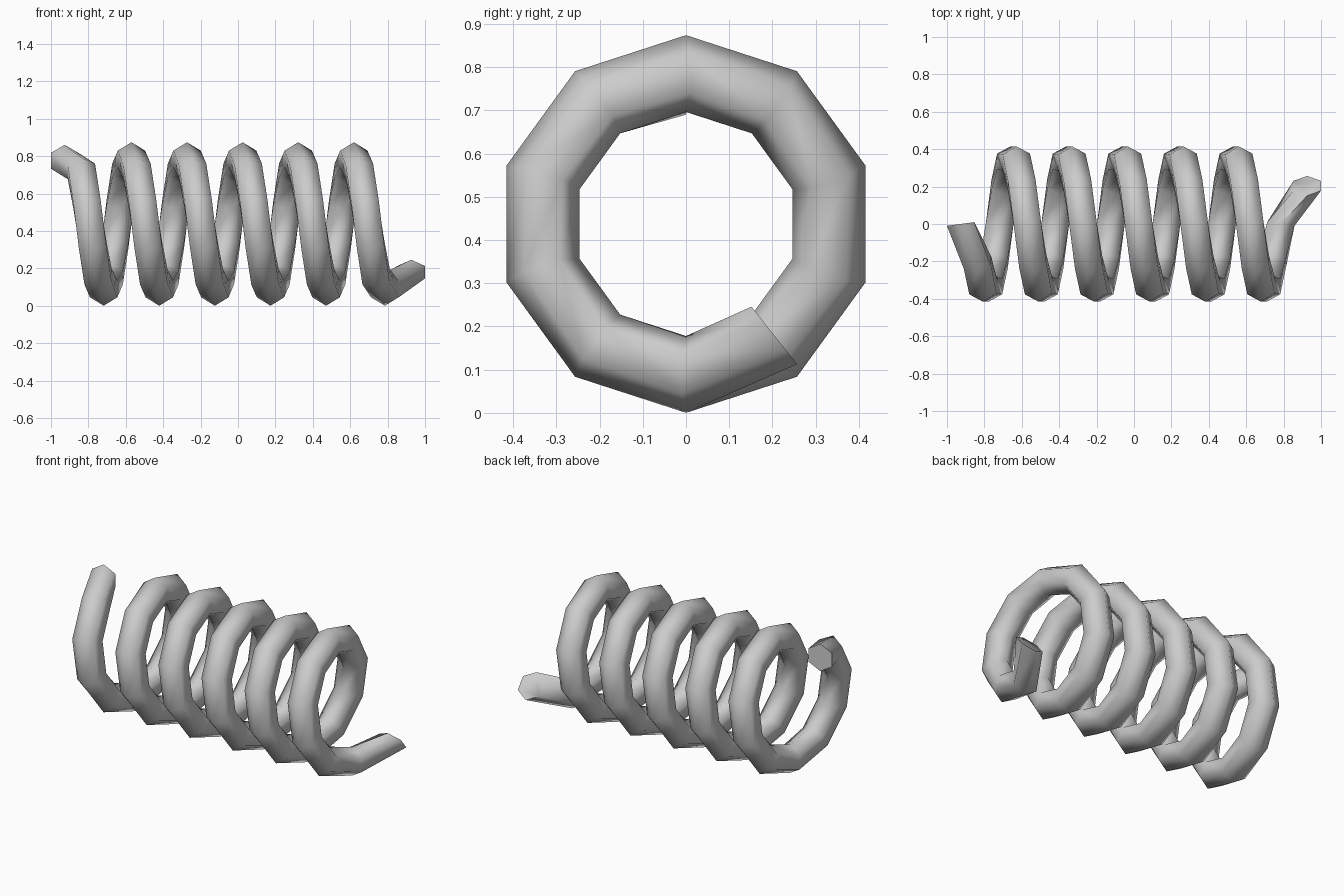
import bpy, bmesh, math
from mathutils import Vector

if "Cube" in bpy.data.objects:
    bpy.data.objects.remove(bpy.data.objects["Cube"])

R, TUBE, PITCH, SEG = 0.348, 0.085, 0.2973, 10   # coil radius, wire radius, pitch, steps per turn
CZ, X0, LAST = 0.437, -0.867, 56
SLOPE = PITCH / (2 * math.pi * R)

bm = bmesh.new()


def ring(x, angle, radius, tilt, miter):
    """Six-sided wire section; angle runs from the top towards the front."""
    radial = Vector((0, -math.sin(angle), math.cos(angle)))
    tangent = Vector((tilt, -math.cos(angle), -math.sin(angle))).normalized()
    side = tangent.cross(radial)
    centre = Vector((x, 0, CZ)) + radial * radius
    verts = []
    for i in range(6):
        a = i * math.pi / 3
        verts.append(bm.verts.new(centre + radial * math.cos(a) * TUBE * miter
                                  + side * math.sin(a) * TUBE))
    return verts


# Coil sections, with both wire ends splayed outwards
rings = []
for k in range(LAST + 1):
    x, a, r, tilt, miter = X0 + PITCH * k / SEG, 2 * math.pi * k / SEG, R, SLOPE, 1.045
    if k == 0:
        x, r, miter = -0.927, 0.338, 1.0
    elif k == LAST - 1:
        x = 0.785
    elif k == LAST:
        x, a, r, tilt, miter = 0.926, a + math.radians(2.4), 0.329, 0.0, 1.0
    rings.append(ring(x, a, r, tilt, miter))

# Skin and end caps
for p, q in zip(rings, rings[1:]):
    for i in range(6):
        j = (i + 1) % 6
        bm.faces.new((p[i], p[j], q[j], q[i]))
bm.faces.new(rings[0])
bm.faces.new(rings[-1])
bmesh.ops.recalc_face_normals(bm, faces=bm.faces[:])

mesh = bpy.data.meshes.new("coil_spring")
bm.to_mesh(mesh)
bm.free()
obj = bpy.data.objects.new("coil_spring", mesh)
bpy.context.collection.objects.link(obj)
bpy.context.view_layer.objects.active = obj
obj.select_set(True)
bpy.ops.object.shade_smooth_by_angle(angle=math.radians(66))
